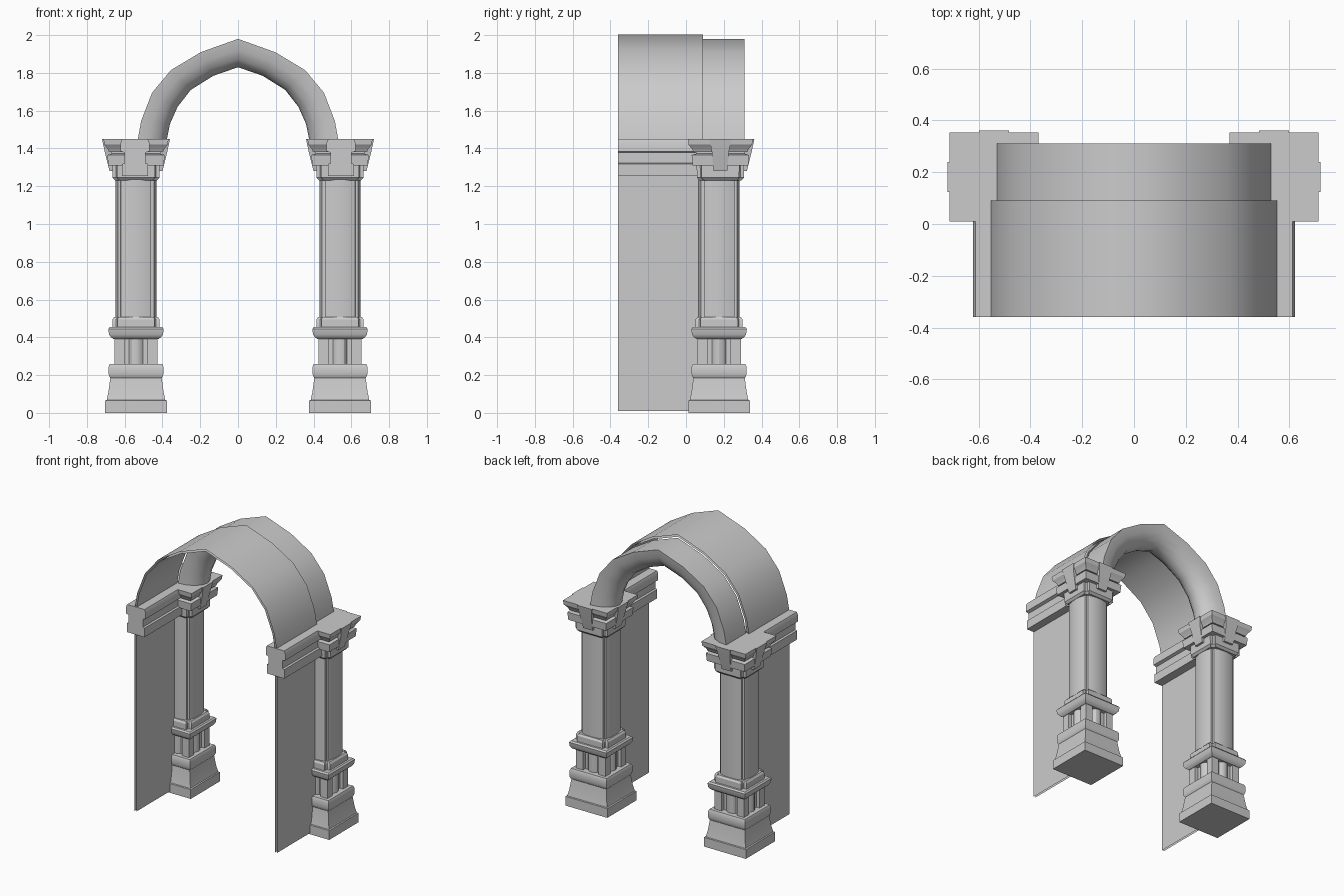
import bpy, math

if "Cube" in bpy.data.objects:
    bpy.data.objects.remove(bpy.data.objects["Cube"], do_unlink=True)

GREY = (0.6, 0.6, 0.6, 1)
stone = bpy.data.materials.new("grey_stone")
stone.use_nodes = True
stone.diffuse_color = GREY
stone.node_tree.nodes["Principled BSDF"].inputs["Base Color"].default_value = GREY

PX, PY = 0.54, 0.175     # pillar centre
SPRING = 1.45            # height where the arch starts
FRONT = -0.36


def make(name, verts, faces, angle=30, mirror=True):
    mesh = bpy.data.meshes.new(name)
    mesh.from_pydata(verts, [], faces)
    mesh.materials.append(stone)
    ob = bpy.data.objects.new(name, mesh)
    bpy.context.collection.objects.link(ob)
    bpy.ops.object.select_all(action='DESELECT')
    ob.select_set(True)
    bpy.context.view_layer.objects.active = ob
    bpy.ops.object.shade_smooth_by_angle(angle=math.radians(angle))
    if mirror:
        mod = ob.modifiers.new("mirror", 'MIRROR')
        mod.use_mirror_merge = False
    return ob


def skin(rows, closed, flip=False):
    """Quads between successive rows of equal length."""
    n = len(rows[0])
    faces = []
    for i in range(len(rows) - 1):
        for j in range(n if closed else n - 1):
            k = (j + 1) % n
            f = (i * n + j, i * n + k, (i + 1) * n + k, (i + 1) * n + j)
            faces.append(f[::-1] if flip else f)
    return [p for r in rows for p in r], faces


def loft(name, plan, levels, centre=(PX, PY)):
    """Stack scaled copies of a plan; levels are (z, x scale, y scale)."""
    rows = [[(centre[0] + x * sx, centre[1] + y * sy, z) for x, y in plan]
            for z, sx, sy in levels]
    verts, faces = skin(rows, True)
    n = len(plan)
    faces += [tuple(range(n))[::-1], tuple(range(len(verts) - n, len(verts)))]
    return make(name, verts, faces)


def even(levels):
    return [(z, w, w) for z, w in levels]


def turned(points):
    """Repeat one side of a plan around four quarter turns."""
    out = []
    for _ in range(4):
        out += points
        points = [(-y, x) for x, y in points]
    return out


SQUARE = [(-1, -1), (1, -1), (1, 1), (-1, 1)]

# Pedestal: plinth, flared foot and rounded moulding
loft("pedestal_base", SQUARE, even([
    (0, .163), (.065, .163), (.068, .155), (.11, .146), (.185, .136),
    (.19, .14), (.205, .145), (.245, .145), (.26, .138)]))

# Pedestal die: corner posts around a core with round centre shafts
loft("pedestal_core", SQUARE, even([(.255, .09), (.4, .09)]))
post = .0275
for n, (sx, sy) in enumerate(SQUARE):
    loft(f"pedestal_corner_post_{n + 1}", SQUARE, even([(.255, post), (.4, post)]),
         (PX + sx * (.115 - post), PY + sy * (.115 - post)))
circle = [(math.cos(a * math.pi / 6), math.sin(a * math.pi / 6)) for a in range(12)]
for n, (dx, dy) in enumerate([(1, 0), (0, 1), (-1, 0), (0, -1)]):
    loft(f"pedestal_shaft_{n + 1}", circle, even([(.255, .043), (.4, .043)]),
         (PX + dx * .068, PY + dy * .068))

# Pedestal cap and the cross-shaped foot of the column
loft("pedestal_cap", SQUARE, even([
    (.39, .118), (.4, .132), (.415, .143), (.445, .147), (.455, .138)]))
CROSS = turned([(-.8, -.85), (-.8, -1), (.8, -1), (.8, -.85)])
loft("column_foot", CROSS, even([(.45, .124), (.495, .124), (.508, .115)]))

# Clustered column shaft: four bowed faces with notched corners
bow = [(-.74, -.76)] + [(.74 * t / 4, -1 + .13 * (t / 4) ** 2) for t in range(-4, 5)]
loft("column_shaft", turned(bow), even([(.5, .109), (1.24, .109)]))

# Capital: neck, block, abacus and tapering tongues on all four sides
CAP = (PX, PY + .007)
loft("capital_neck", CROSS, even([(1.23, .11), (1.245, .124), (1.32, .126)]), CAP)
loft("capital_block", SQUARE, even([(1.31, .147), (1.365, .152), (1.372, .13), (1.39, .13)]), CAP)
loft("capital_abacus", SQUARE, even([(1.38, .143), (1.395, .148), (1.42, .168), (1.45, .172)]), CAP)
loft("capital_tongue_side", SQUARE, [(1.28, .14, .036), (1.38, .165, .045), (1.45, .18, .058)], CAP)
loft("capital_tongue_front", SQUARE, [(1.28, .036, .14), (1.38, .045, .165), (1.45, .058, .18)], CAP)

# Moulded beam carried by the side wall
half = [(.068, 1.255), (.068, 1.318), (.055, 1.322), (.055, 1.378), (.076, 1.385),
        (.076, 1.43), (.068, SPRING)]
profile = [(.545 + w, z) for w, z in half] + [(.545 - w, z) for w, z in reversed(half)]
rows = [[(x, y, z) for x, z in profile] for y in (FRONT, .14)]
verts, faces = skin(rows, True, True)
n = len(profile)
make("wall_beam", verts, faces + [tuple(range(n)), tuple(range(n, 2 * n))[::-1]])

# Side wall: a thin outer and inner skin
for label, x, flip in (("outer", .555, False), ("inner", .54, True)):
    rows = [[(x, FRONT, z), (x, .12, z)] for z in (.01, 1.3)]
    make("side_wall_" + label, *skin(rows, False, flip))

# Pointed arch outlines, from the right springing over to the left
OUTER = [(.53, 0), (.513, .095), (.455, .245), (.355, .365), (.196, .46), (0, .53)]
INNER = [(.376, 0), (.36, .08), (.32, .17), (.25, .26), (.13, .335), (0, .38)]


def whole(side):
    return side + [(-x, z) for x, z in reversed(side[:-1])]


# Vault: outer and inner skins
for label, s, flip in (("outer", 1.042, True), ("inner", 1.015, False)):
    rows = [[(x * s, y, SPRING + z * s) for x, z in whole(OUTER)] for y in (FRONT, .09)]
    make("vault_" + label, *skin(rows, False, not flip), 50, False)

# Rib: half-round section swept between the two outlines
rows = []
for (ox, oz), (ix, iz) in zip(whole(OUTER), whole(INNER)):
    row = []
    for k in range(9):
        a = math.pi * k / 8
        t = math.sin(a)
        row.append((ox + (ix - ox) * t, .2 - .11 * math.cos(a), SPRING + oz + (iz - oz) * t))
    rows.append(row)
make("arch_rib", *skin(rows, True, False), 50, False)
